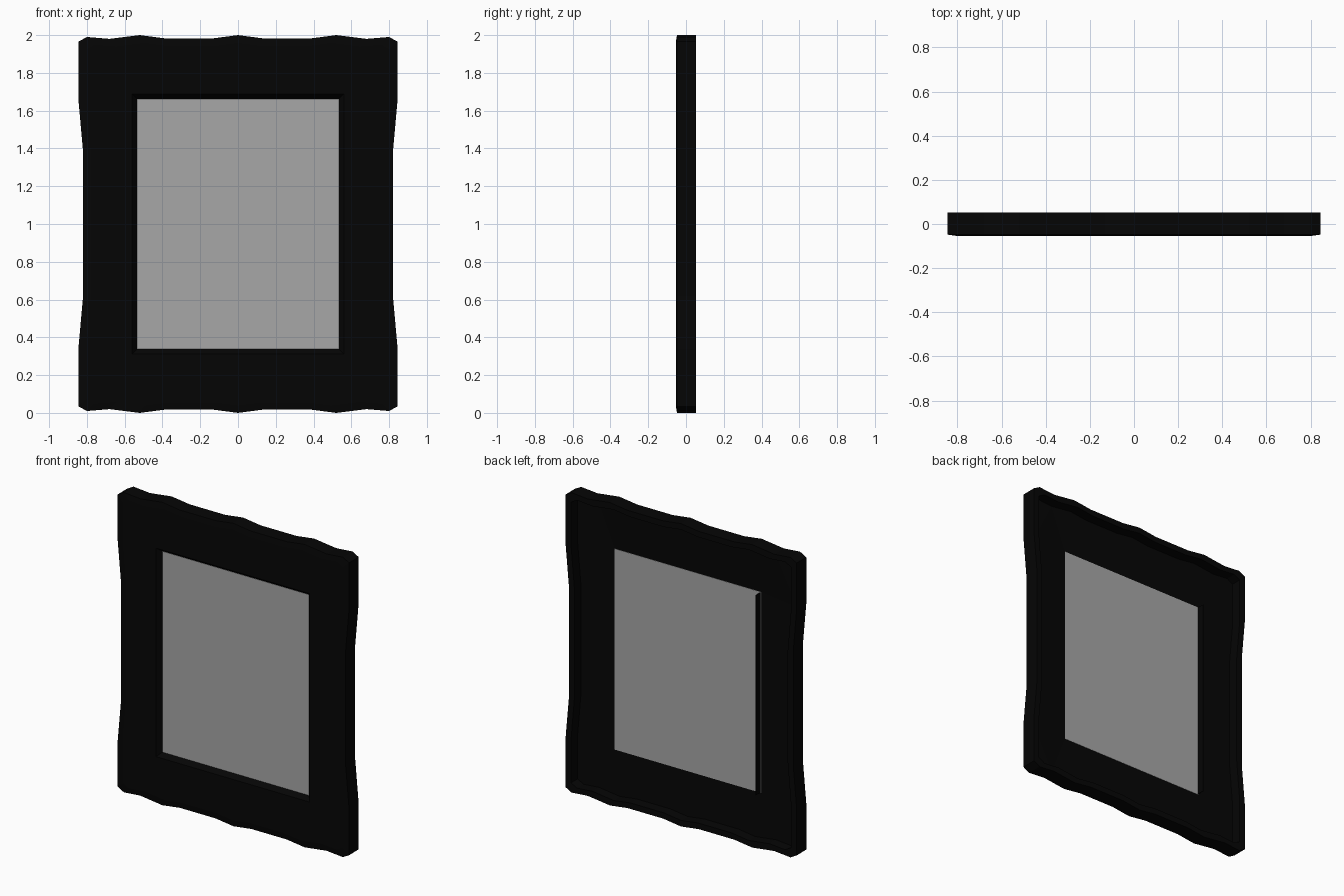
import bpy, bmesh

if "Cube" in bpy.data.objects:
    bpy.data.objects.remove(bpy.data.objects["Cube"])

def make_object(name, bm, color):
    bmesh.ops.recalc_face_normals(bm, faces=bm.faces)
    me = bpy.data.meshes.new(name)
    bm.to_mesh(me)
    bm.free()
    ob = bpy.data.objects.new(name, me)
    bpy.context.collection.objects.link(ob)
    mat = bpy.data.materials.new(name + "_colour")
    mat.diffuse_color = color
    mat.use_nodes = True
    mat.node_tree.nodes["Principled BSDF"].inputs["Base Color"].default_value = mat.diffuse_color
    me.materials.append(mat)
    return ob

def box(name, lo, hi, color):
    bm = bmesh.new()
    bmesh.ops.create_cube(bm, size=1)
    for v in bm.verts:
        v.co = [(lo[i] + hi[i]) / 2 + v.co[i] * (hi[i] - lo[i]) for i in range(3)]
    return make_object(name, bm, color)

BLACK = (0.0016, 0.0016, 0.0016, 1)
GREY = (0.39, 0.39, 0.39, 1)

# Wavy outline: one quarter (x, height above middle), mirrored twice
quarter = [(0, 1.0), (0.13, 0.983), (0.39, 0.983), (0.52, 1.0), (0.68, 0.98),
           (0.80, 0.99), (0.845, 0.965), (0.845, 0.66), (0.82, 0.38)]
right = quarter + [(x, -z) for x, z in reversed(quarter)]
outline = right + [(-x, z) for x, z in reversed(right[1:-1])]
inset = [(x * 0.95, z * 0.96) for x, z in outline]

def ring(bm, pts, y):
    vs = [bm.verts.new((x, y, 1 + z)) for x, z in pts]
    return vs, [bm.edges.new((vs[i - 1], vs[i])) for i in range(len(vs))]

def opening(grow):
    w, t = 0.535 + grow, 0.663 + grow
    return [(w, t), (w, -t), (-w, -t), (-w, t)]

def wall(bm, a, b):
    for i in range(len(a)):
        bm.faces.new((a[i - 1], a[i], b[i], b[i - 1]))

# Frame: wavy slab, bevelled window in front, recessed back inside a thin rim
bm = bmesh.new()
outer_front, _ = ring(bm, outline, -0.048)
raised_front, e1 = ring(bm, inset, -0.054)
window_front, e2 = ring(bm, opening(0.025), -0.054)
window, e4 = ring(bm, opening(0), -0.022)
outer_back, _ = ring(bm, outline, 0.052)
rim_back, _ = ring(bm, inset, 0.052)
recess, e3 = ring(bm, inset, -0.016)
bmesh.ops.triangle_fill(bm, edges=e1 + e2, use_beauty=True)
bmesh.ops.triangle_fill(bm, edges=e3 + e4, use_beauty=True)
for a, b in ((raised_front, outer_front), (outer_front, outer_back),
             (outer_back, rim_back), (rim_back, recess), (window_front, window)):
    wall(bm, a, b)
make_object("frame", bm, BLACK)

# Grey panel in the window
box("panel", (-0.535, -0.024, 0.337), (0.535, -0.02, 1.663), GREY)

# Narrow upright lip behind the panel
box("back_lip", (-0.532, -0.02, 0.34), (-0.528, 0.031, 1.66), BLACK)
